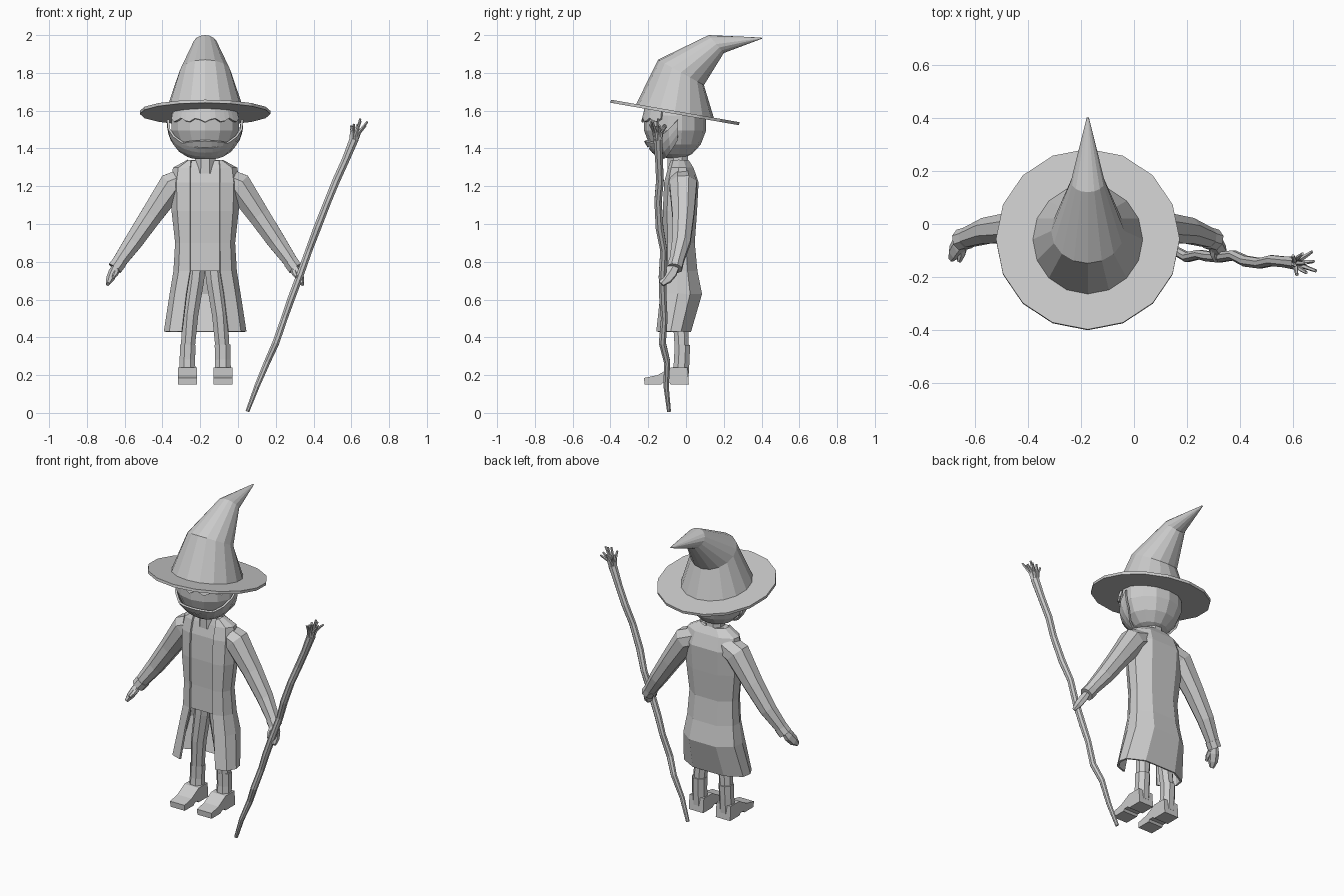
import bpy, bmesh, math, random
from mathutils import Vector

if "Cube" in bpy.data.objects:
    bpy.data.objects.remove(bpy.data.objects["Cube"])

random.seed(4)
CX = -0.174  # figure centre line
GREY = bpy.data.materials.new("plain_grey")
GREY.diffuse_color = (0.6, 0.6, 0.6, 1)
GREY.use_nodes = True
GREY.node_tree.nodes["Principled BSDF"].inputs["Base Color"].default_value = GREY.diffuse_color


def make(name, verts, faces, thick=0):
    me = bpy.data.meshes.new(name)
    bm = bmesh.new()
    vs = [bm.verts.new(v) for v in verts]
    for f in faces:
        bm.faces.new([vs[i] for i in f])
    bmesh.ops.recalc_face_normals(bm, faces=bm.faces)
    bm.to_mesh(me)
    bm.free()
    me.materials.append(GREY)
    ob = bpy.data.objects.new(name, me)
    bpy.context.collection.objects.link(ob)
    if thick:
        m = ob.modifiers.new("thickness", 'SOLIDIFY')
        m.thickness = thick
        m.offset = 0
    return ob


def loft(name, rings, closed=True, caps=True, thick=0):
    """Skin a list of equal-length rings."""
    n = len(rings[0])
    verts = [p for r in rings for p in r]
    faces = []
    for k in range(len(rings) - 1):
        for i in range(n if closed else n - 1):
            j = (i + 1) % n
            faces.append((k*n + i, k*n + j, (k + 1)*n + j, (k + 1)*n + i))
    if closed and caps:
        faces.append(tuple(range(n))[::-1])
        faces.append(tuple(range((len(rings) - 1)*n, len(rings)*n)))
    return make(name, verts, faces, thick)


def tube(name, pts, radii, sides=8, flat=1.0):
    """Tapered tube along a path; flat squeezes it across y."""
    pts = [Vector(p) for p in pts]
    rings = []
    for i, p in enumerate(pts):
        d = (pts[min(i + 1, len(pts) - 1)] - pts[max(i - 1, 0)]).normalized()
        a = Vector((0, 1, 0))
        a = (a - d * a.dot(d)).normalized()
        b = d.cross(a)
        rings.append([p + a*radii[i]*math.cos(t) + b*radii[i]*flat*math.sin(t)
                      for t in [2*math.pi*(k + .5)/sides for k in range(sides)]])
    return loft(name, rings)


# ---- hat: each ring spans a front point and a back point (y, z)
def hat_ring(front, back, r, n=16):
    f, b = Vector((CX, *front)), Vector((CX, *back))
    c, h = (f + b) / 2, (b - f) / 2
    return [c + Vector((r*math.cos(t), 0, 0)) + h*math.sin(t)
            for t in [2*math.pi*k/n for k in range(n)]]


loft("hat_brim", [hat_ring((-.40, 1.642), (.28, 1.523), .346),
                  hat_ring((-.397, 1.658), (.283, 1.539), .346)])
loft("hat_crown", [hat_ring((-.265, 1.632), (.148, 1.56), .208),
                   hat_ring((-.148, 1.87), (.095, 1.735), .138),
                   hat_ring((.12, 2.0), (.20, 1.905), .064),
                   hat_ring((.40, 1.987), (.402, 1.981), .004)])

# ---- head
HC, HR = Vector((CX, -.058, 1.535)), Vector((.188, .168, .195))


def on_head(az, el, s=1.0):
    return HC + Vector((HR.x*math.sin(az)*math.cos(el), -HR.y*math.cos(az)*math.cos(el),
                        HR.z*math.sin(el))) * s


loft("head", [[on_head(2*math.pi*k/14, math.radians(e)) for k in range(14)]
              for e in (-80, -58, -36, -12, 12, 36, 60)])


def patch(name, span, low, high, s, n=12, rows=3, thick=.012):
    rings = []
    for j in range(rows + 1):
        row = []
        for i in range(n + 1):
            u = -1 + 2*i/n
            e = low(u) + (high(u) - low(u))*j/rows
            row.append(on_head(math.radians(span)*u, math.radians(e), s))
        rings.append(row)
    return loft(name, rings, closed=False, thick=thick)


# beard crescent, moustache and hair fringe over the head
patch("beard", 95, lambda u: -66 + 40*u**4, lambda u: -40 + 45*u*u, 1.05)
patch("moustache", 45, lambda u: -38 + 5*u*u, lambda u: -27 - 4*u*u, 1.06, 8, 1)
patch("hair_fringe", 65, lambda u: 4 - 3*math.cos(u*15), lambda u: 30, 1.03, 16, 1)
tube("neck", [(CX, -.04, 1.27), (CX, -.045, 1.39)], [.062, .056])

# ---- coat and shirt: rows of z, half width, opening, front y, back y
ROWS = [(1.335, .09, .074, -.075, .012), (1.295, .165, .078, -.09, .04),
        (1.22, .178, .078, -.11, .068), (1.07, .172, .078, -.117, .06),
        (.90, .153, .078, -.112, .047), (.75, .162, .078, -.115, .062),
        (.63, .182, .098, -.13, .088), (.43, .213, .122, -.152, .028)]


def coat_row(z, w, o, yf, yb):
    d = yb - yf
    half = [(o, yf), (o + (w - o)*.7, yf + .12*d), (w, yf + .4*d),
            (w*.95, yf + .68*d), (w*.5, yb - .04*d)]
    pts = half + [(-x, y) for x, y in reversed(half)]
    return [Vector((CX + x, y, z)) for x, y in pts]


loft("coat", [coat_row(*r) for r in ROWS], closed=False, thick=.012)
loft("shirt", [coat_row(z, w - .012, o - .002, yf + .004, yb - .012)
               for z, w, o, yf, yb in ROWS[:6]])

# ---- mirrored limbs
for s, side in ((-1, "left"), (1, "right")):
    X = lambda x: CX + s*x
    tube(side + "_sleeve",
         [(X(.10), -.02, 1.235), (X(.175), -.015, 1.205), (X(.285), -.015, 1.045),
          (X(.38), -.025, .905), (X(.465), -.055, .785)],
         [.07, .078, .062, .052, .038])
    tube(side + "_cuff", [(X(.452), -.052, .80), (X(.478), -.06, .765)], [.042, .042])
    tube(side + "_hand",
         [(X(.468), -.058, .785), (X(.487), -.08, .745), (X(.503), -.105, .71),
          (X(.515), -.13, .682)], [.028, .038, .034, .016], 6, .65)
    tube(side + "_thumb",
         [(X(.47), -.085, .755), (X(.475), -.115, .735), (X(.485), -.14, .72)],
         [.018, .015, .009], 6)
    tube(side + "_trouser_leg",
         [(X(.043), -.03, .79), (X(.052), -.03, .70), (X(.078), -.03, .52),
          (X(.092), -.022, .34)], [.05, .05, .045, .04])
    tube(side + "_boot_shaft",
         [(X(.092), -.02, .36), (X(.094), -.022, .28), (X(.094), -.03, .19)],
         [.045, .044, .047])
    # boot foot: side outline extruded across x
    prof = [(.015, .15), (-.08, .15), (-.09, .162), (-.12, .162), (-.13, .15), (-.22, .15),
            (-.222, .185), (-.15, .20), (-.08, .24), (.008, .24)]
    loft(side + "_boot_foot", [[Vector((X(.094) + dx, y, z)) for y, z in prof]
                               for dx in (-.05, .05)])

# ---- crooked staff with twigs on top
staff = [(.05, -.09, .008), (.10, -.105, .14), (.155, -.10, .27), (.20, -.125, .37),
         (.245, -.115, .50), (.28, -.122, .60), (.325, -.125, .72), (.375, -.118, .86),
         (.42, -.14, .98), (.475, -.148, 1.12), (.52, -.138, 1.23), (.57, -.143, 1.34),
         (.615, -.148, 1.45)]
tube("staff", staff, [.011, .015, .018, .02, .019, .021, .021, .02, .022, .021, .022, .022, .026])
for k in range(8):
    a = 2*math.pi*k/8 + .2
    r = .052 if k % 2 else .036
    h = random.uniform(1.515, 1.548)
    mid = (.622 + .022*math.cos(a), -.148 + .022*math.sin(a), 1.485)
    tube("staff_twig", [(.613 + .012*math.cos(a), -.148 + .012*math.sin(a), 1.44), mid,
                        (.642 + r*math.cos(a), -.148 + r*math.sin(a), h)],
         [.011, .009, .006], 5)
tube("staff_middle_twig", [(.615, -.148, 1.44), (.648, -.148, 1.558)], [.011, .006], 5)
